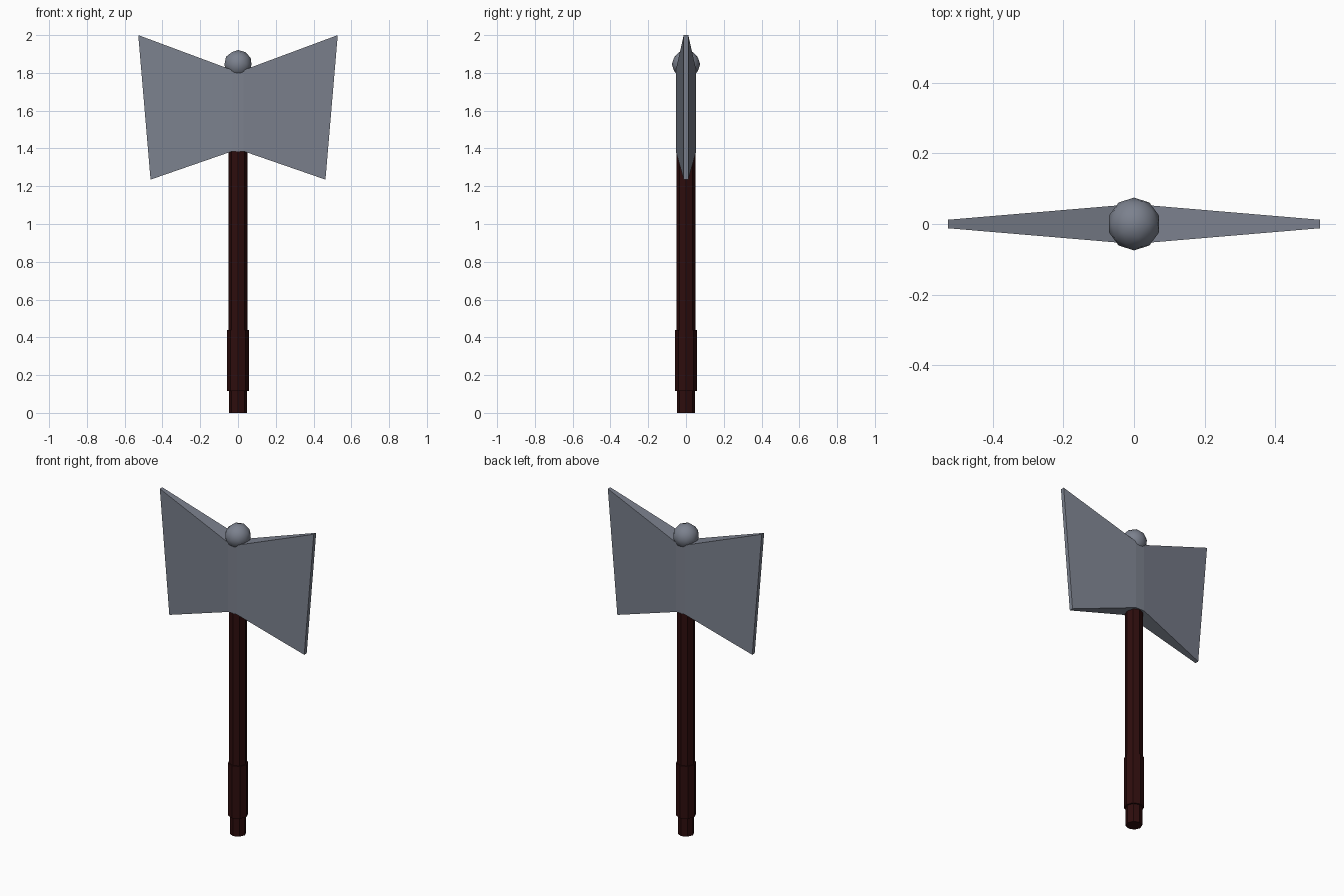
import bpy
import bmesh

cube = bpy.data.objects.get("Cube")
if cube:
    bpy.data.objects.remove(cube, do_unlink=True)


def make_material(name, colour):
    mat = bpy.data.materials.new(name)
    mat.use_nodes = True
    mat.diffuse_color = colour
    mat.node_tree.nodes["Principled BSDF"].inputs["Base Color"].default_value = colour
    return mat


steel = make_material("blue grey steel", (0.2, 0.22, 0.27, 1))
wood = make_material("dark red wood", (0.027, 0.004, 0.004, 1))


def cylinder(name, radius, bottom, top):
    bpy.ops.mesh.primitive_cylinder_add(
        vertices=8, radius=radius, depth=top - bottom,
        location=(0, 0, (bottom + top) / 2))
    obj = bpy.context.object
    obj.name = name
    obj.data.materials.append(wood)


# Handle: pommel end, thicker grip, long shaft
cylinder("handle_end", 0.047, 0, 0.12)
cylinder("grip", 0.057, 0.115, 0.44)
cylinder("shaft", 0.05, 0.43, 1.5)

# Double blade: cross-sections (x bottom, x top, half thickness, z bottom, z top)
sections = [
    (-0.463, -0.528, 0.012, 1.235, 2.0),
    (-0.03, -0.03, 0.054, 1.385, 1.815),
    (0.03, 0.03, 0.054, 1.385, 1.815),
    (0.463, 0.528, 0.012, 1.235, 2.0),
]
bm = bmesh.new()
rings = []
for x_low, x_high, half, low, high in sections:
    corners = [(x_low, -half, low), (x_low, half, low),
               (x_high, half, high), (x_high, -half, high)]
    rings.append([bm.verts.new(c) for c in corners])
for a, b in zip(rings, rings[1:]):
    for i in range(4):
        j = (i + 1) % 4
        bm.faces.new((a[i], a[j], b[j], b[i]))
bm.faces.new(rings[0])
bm.faces.new(rings[-1])
bmesh.ops.recalc_face_normals(bm, faces=bm.faces)
mesh = bpy.data.meshes.new("double_blade")
bm.to_mesh(mesh)
bm.free()
mesh.materials.append(steel)
bpy.context.collection.objects.link(bpy.data.objects.new("double_blade", mesh))

# Ball on top of the blade
bpy.ops.mesh.primitive_ico_sphere_add(subdivisions=2, radius=0.075,
                                      location=(0, 0, 1.846))
ball = bpy.context.object
ball.name = "top_ball"
ball.data.materials.append(steel)
bpy.ops.object.shade_smooth()
